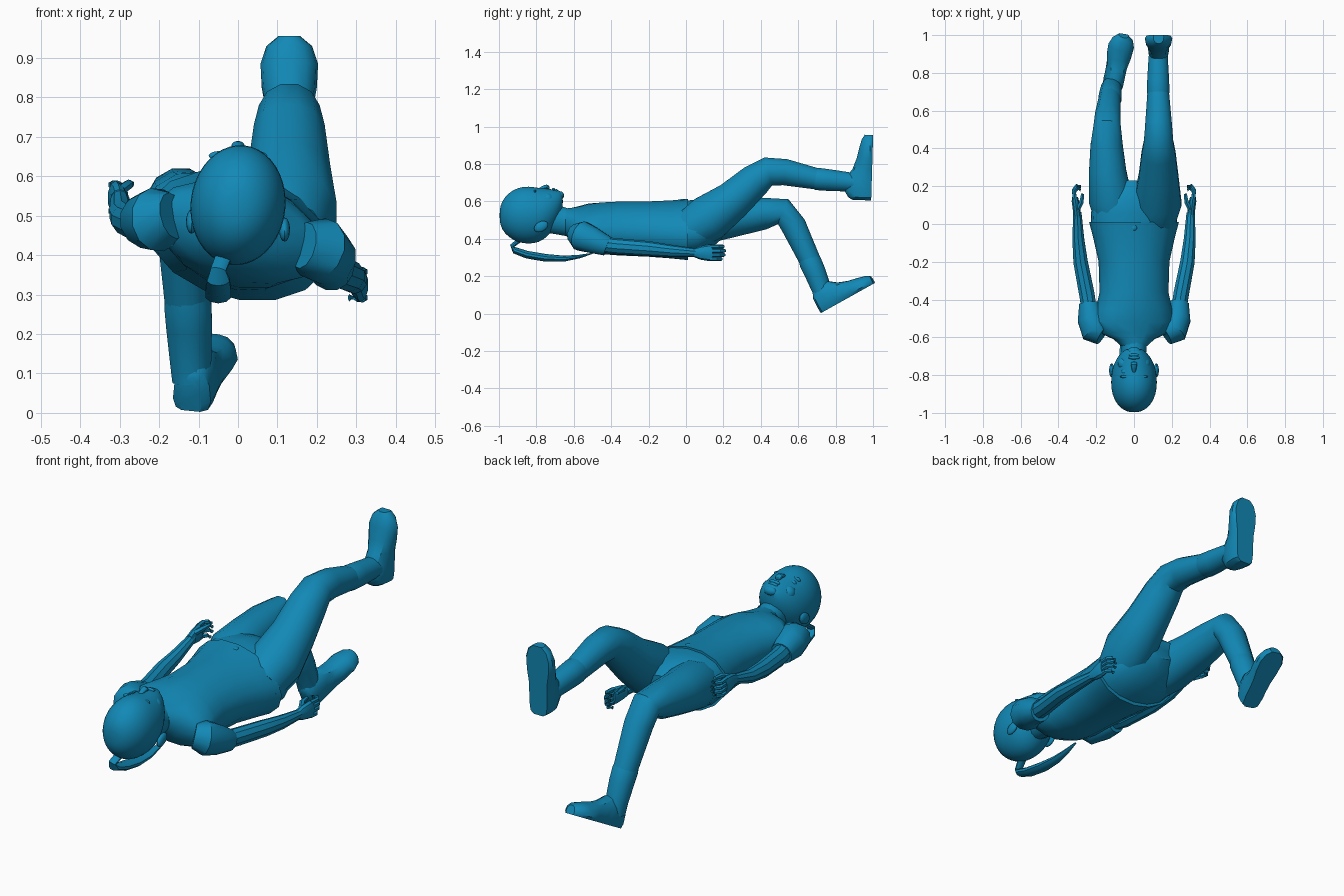
import bpy, bmesh
from math import sin, cos, pi, radians
from mathutils import Vector, Matrix

MAT = bpy.data.materials.new("teal")
MAT.diffuse_color = (0.006, 0.25, 0.47, 1)


def finish(name, bm, angle=35, subsurf=0):
    bmesh.ops.recalc_face_normals(bm, faces=bm.faces)
    me = bpy.data.meshes.new(name)
    bm.to_mesh(me)
    bm.free()
    ob = bpy.data.objects.new(name, me)
    bpy.context.collection.objects.link(ob)
    me.materials.append(MAT)
    if subsurf:
        ob.modifiers.new("Subsurf", 'SUBSURF').levels = subsurf
        ob.modifiers["Subsurf"].render_levels = subsurf
    bpy.ops.object.select_all(action='DESELECT')
    ob.select_set(True)
    bpy.context.view_layer.objects.active = ob
    bpy.ops.object.shade_smooth_by_angle(angle=radians(angle))
    return ob


def loft(name, sections, sides=12, roll=0, axis=None, subsurf=0, angle=35):
    """Skin oval rings (x, y, z, half width, half depth) strung along a path."""
    bm = bmesh.new()
    pts = [Vector(s[:3]) for s in sections]
    a = radians(roll)
    side0 = Vector((cos(a), 0, -sin(a)))
    rings = []
    for i, s in enumerate(sections):
        t = axis or (pts[min(i + 1, len(pts) - 1)] - pts[max(i - 1, 0)])
        t = t.normalized()
        side = (side0 - t * side0.dot(t)).normalized()
        up = side.cross(t)
        rings.append([bm.verts.new(pts[i] + side * s[3] * cos(2 * pi * (k + .5) / sides)
                                   + up * s[4] * sin(2 * pi * (k + .5) / sides))
                      for k in range(sides)])
    for r, q in zip(rings, rings[1:]):
        for k in range(sides):
            bm.faces.new((r[k], r[(k + 1) % sides], q[(k + 1) % sides], q[k]))
    bm.faces.new(rings[0])
    bm.faces.new(rings[-1])
    return finish(name, bm, angle, subsurf)


def tube(name, path, sides=10, flat=1.0):
    """Round limb: path points are (x, y, z, radius)."""
    return loft(name, [(x, y, z, r, r * flat) for x, y, z, r in path], sides)


def ball(name, loc, size, tilt=0):
    bm = bmesh.new()
    bmesh.ops.create_uvsphere(bm, u_segments=14, v_segments=8, radius=1)
    bmesh.ops.transform(bm, verts=bm.verts, matrix=Matrix.Translation(loc)
                        @ Matrix.Rotation(tilt, 4, 'X') @ Matrix.Diagonal((*size, 1)))
    return finish(name, bm)


Y = Vector((0, 1, 0))

# Torso in a shirt, rolled to one side, with an open-looking hem over the hips
loft("shirt", [
    (0, -.645, .49, .07, .072), (0, -.61, .475, .11, .09), (0, -.575, .462, .19, .105),
    (0, -.52, .458, .225, .122), (0, -.45, .456, .205, .135), (0, -.36, .455, .185, .142),
    (0, -.2, .452, .19, .146), (0, -.08, .45, .218, .152), (0, .01, .45, .242, .16)],
    16, 15, Y)
loft("shorts_waist", [
    (0, -.02, .45, .23, .15), (0, .06, .46, .232, .145), (0, .13, .475, .21, .125),
    (0, .19, .49, .16, .09), (0, .23, .50, .09, .05)], 16, 12, Y)
ball("navel_button", (0.0, -.02, .605), (.016, .016, .008))

# Neck and head
loft("neck", [(0, -.58, .48, .085, .082), (0, -.63, .487, .07, .076),
              (0, -.68, .50, .066, .08), (0, -.74, .51, .066, .08)], 16, 0, Y)
loft("head", [
    (0, -.997, .525, .02, .03), (0, -.985, .525, .06, .078), (0, -.95, .527, .095, .12),
    (0, -.90, .527, .118, .15), (0, -.84, .527, .124, .158), (0, -.785, .525, .12, .148),
    (0, -.74, .54, .108, .13), (0, -.70, .56, .085, .104), (0, -.672, .585, .058, .073),
    (0, -.658, .60, .035, .045)], 20, 6, Y, 1)
loft("nose", [(0, -.80, .655, .010, .010), (0, -.765, .672, .013, .013),
              (0, -.742, .682, .02, .013), (0, -.728, .668, .018, .012)], 8, 0, Y, 1)
for z, y, w in ((.662, -.708, .03), (.656, -.694, .026)):
    ball("lip", (0, y, z), (w, .009, .010))
ball("chin", (0, -.672, .632), (.034, .02, .022))
for s in (-1, 1):
    ball("eye", (s * .045, -.782, .643), (.022, .014, .013))
    ball("eyebrow", (s * .047, -.808, .652), (.028, .008, .012))
    ball("cheek", (s * .052, -.74, .61), (.035, .035, .035))
    ball("ear", (s * .118, -.775, .475 - s * .01), (.014, .04, .027), .5)

# Ponytail hanging under the head
tube("ponytail", [(-.035, -.88, .40, .022), (-.05, -.93, .362, .020), (-.05, -.915, .338, .030),
                  (-.05, -.85, .315, .034), (-.05, -.75, .298, .034), (-.05, -.65, .294, .026),
                  (-.05, -.57, .305, .016), (-.05, -.50, .322, .005)], 10, .6)


def arm(side, shoulder_z, elbow_z, mid_z, wrist_z):
    """Sleeve, forearm and half-closed hand."""
    s = side
    tube("sleeve", [(s * .165, -.585, shoulder_z, .06), (s * .205, -.56, shoulder_z - .01, .082),
                    (s * .23, -.50, (shoulder_z + elbow_z) / 2, .072),
                    (s * .238, -.42, elbow_z, .054)], 12)
    tube("forearm", [(s * .236, -.46, elbow_z + .01, .042), (s * .25, -.37, elbow_z, .043),
                     (s * .283, -.2, (elbow_z + mid_z) / 2, .04), (s * .295, -.08, mid_z, .033),
                     (s * .300, .06, wrist_z, .023)], 10)
    loft("palm", [(s * .300, .04, wrist_z, .022, .022), (s * .304, .075, wrist_z, .021, .036),
                  (s * .310, .12, wrist_z, .021, .044), (s * .312, .142, wrist_z, .016, .042)],
         10, 0, Y)
    for i in range(4):
        z = wrist_z + .033 - i * .022
        reach = (.0, .008, .005, -.01)[i]
        tube("finger", [(s * .313, .13, z, .012), (s * .318, .175 + reach, z, .0115),
                        (s * .302, .197 + reach, z, .0105), (s * .282, .19 + reach, z, .009)], 6)
    tube("thumb", [(s * .298, .08, wrist_z + .02, .014), (s * .278, .115, wrist_z + .034, .013),
                   (s * .272, .16, wrist_z + .036, .009)], 6)


arm(1, .425, .36, .335, .325)
arm(-1, .50, .475, .505, .545)

# Raised leg
tube("raised_thigh", [(.11, .03, .45, .115), (.125, .12, .51, .13), (.13, .25, .605, .108),
                      (.13, .37, .712, .093), (.13, .44, .76, .08), (.13, .53, .756, .073),
                      (.128, .71, .718, .058)], 12)
tube("raised_shin", [(.128, .66, .728, .05), (.128, .70, .72, .062), (.128, .76, .714, .060),
                     (.128, .86, .705, .054), (.13, .93, .695, .05)], 12)
# Lowered leg
tube("lower_thigh", [(-.10, .04, .47, .11), (-.125, .13, .495, .118), (-.14, .28, .515, .102),
                     (-.145, .42, .535, .088), (-.142, .52, .545, .074), (-.138, .575, .47, .07),
                     (-.128, .67, .27, .058)], 12)
tube("lower_shin", [(-.13, .64, .33, .05), (-.127, .665, .275, .062), (-.124, .69, .22, .06),
                    (-.12, .725, .13, .054), (-.118, .735, .08, .05)], 12)


def shoe(name, heel, forward, up, scale=1):
    """Shoe from heel to toe: (distance, half width, height) D-shaped rings."""
    f = Vector(forward).normalized()
    u = Vector(up)
    u = (u - f * u.dot(f)).normalized()
    r = f.cross(u)
    bm = bmesh.new()
    rings = []
    for t, w, h in ((0, .03, .10), (.015, .052, .125), (.06, .058, .15), (.115, .058, .142),
                    (.165, .060, .105), (.22, .070, .085), (.28, .073, .072), (.325, .058, .06),
                    (.35, .028, .045)):
        ring = []
        for x, z in ((-.85, 0), (.85, 0), (1, .2), (.92, .6), (.6, .9), (.2, 1),
                     (-.2, 1), (-.6, .9), (-.92, .6), (-1, .2)):
            ring.append(bm.verts.new(Vector(heel) + (f * t + r * w * x + u * (h * z)) * scale))
        rings.append(ring)
    for a, b in zip(rings, rings[1:]):
        for k in range(10):
            bm.faces.new((a[k], a[(k + 1) % 10], b[(k + 1) % 10], b[k]))
    bm.faces.new(rings[0])
    bm.faces.new(rings[-1])
    finish(name, bm)


shoe("raised_shoe", (.13, .99, .605), (0, .03, 1), (0, -1, 0))
shoe("lower_shoe", (-.12, .725, .005), (.2, .86, .48), (0, -.5, .86), .94)
